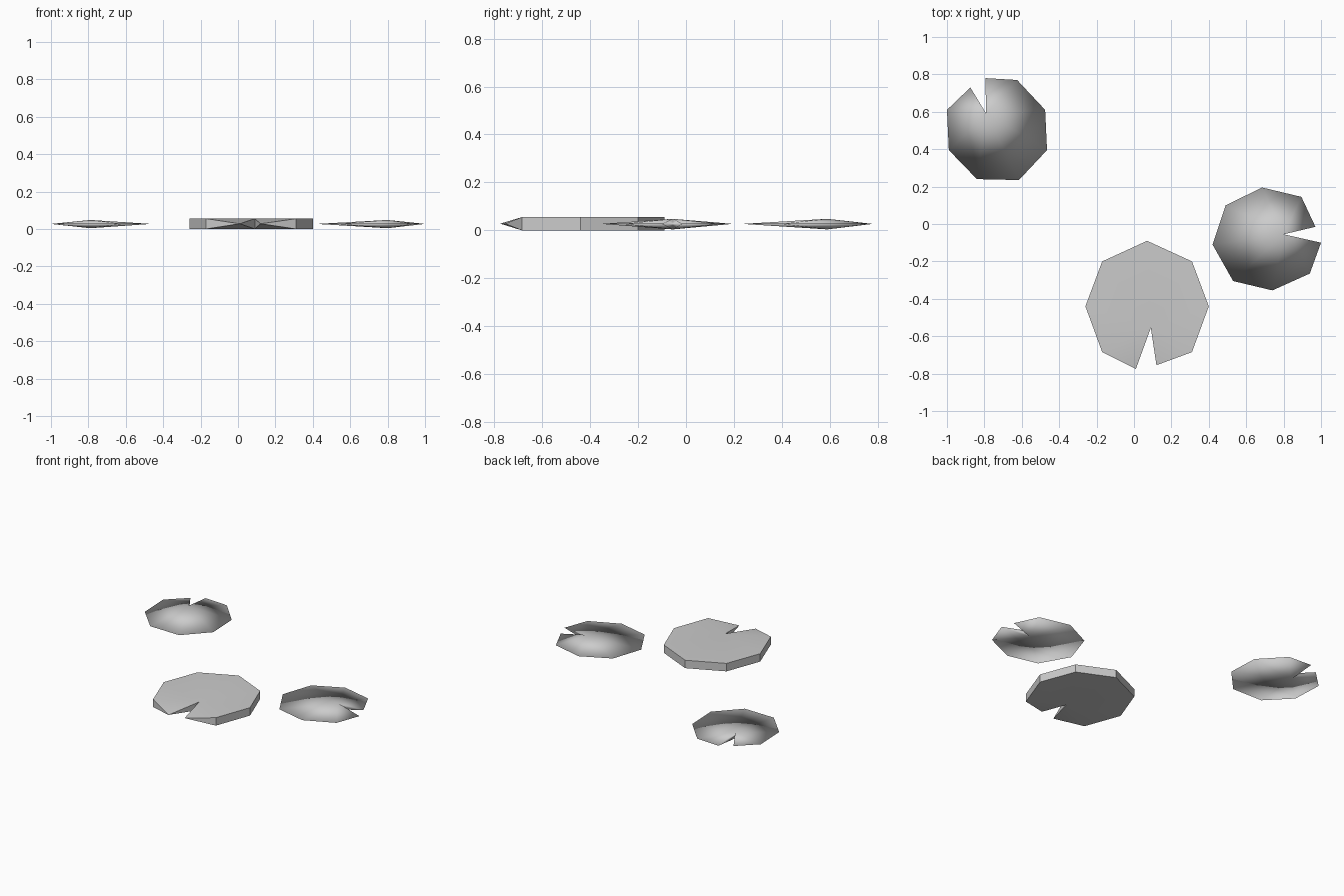
import bpy
import bmesh
from math import radians

cube = bpy.data.objects.get("Cube")
if cube:
    bpy.data.objects.remove(cube, do_unlink=True)

grey = bpy.data.materials.new("plain_grey")
grey.use_nodes = True
colour = (0.6, 0.6, 0.6, 1)
grey.diffuse_color = colour
grey.node_tree.nodes["Principled BSDF"].inputs["Base Color"].default_value = colour


def make_pad(name, notch, rim, low, high, edge, thick):
    """Notched leaf: rim runs from one notch lip around to the other.
    A thick pad has upright sides that pinch together at the two lips."""
    bm = bmesh.new()
    top_tip = bm.verts.new((*notch, high))
    bottom_tip = bm.verts.new((*notch, low))
    upper, lower = [], []
    for i, point in enumerate(rim):
        lip = i in (0, len(rim) - 1)
        if thick and not lip:
            upper.append(bm.verts.new((*point, high)))
            lower.append(bm.verts.new((*point, low)))
        else:
            vert = bm.verts.new((*point, edge))
            upper.append(vert)
            lower.append(vert)

    # Upper and lower fans, with side walls where the rim is doubled
    for i in range(len(rim) - 1):
        a, b, c, d = upper[i], upper[i + 1], lower[i + 1], lower[i]
        bm.faces.new((top_tip, a, b))
        bm.faces.new((bottom_tip, c, d))
        wall = list(dict.fromkeys((a, d, c, b)))
        if len(wall) > 2:
            bm.faces.new(wall)

    # Two walls of the notch
    bm.faces.new((top_tip, bottom_tip, upper[0]))
    bm.faces.new((top_tip, upper[-1], bottom_tip))
    bmesh.ops.recalc_face_normals(bm, faces=bm.faces)

    mesh = bpy.data.meshes.new(name)
    bm.to_mesh(mesh)
    bm.free()
    mesh.materials.append(grey)
    pad = bpy.data.objects.new(name, mesh)
    bpy.context.collection.objects.link(pad)

    # Thin pads are fully smooth, the thick one keeps its sharp border
    bpy.ops.object.select_all(action="DESELECT")
    pad.select_set(True)
    bpy.context.view_layer.objects.active = pad
    if thick:
        bpy.ops.object.shade_smooth_by_angle(angle=radians(30))
    else:
        bpy.ops.object.shade_smooth()
    return pad


# Large thick pad at the front
make_pad("large_pad", (0.09, -0.555),
         [(0.12, -0.755), (0.31, -0.685), (0.4, -0.44), (0.31, -0.2),
          (0.07, -0.09), (-0.17, -0.2), (-0.26, -0.44), (-0.17, -0.685),
          (0.01, -0.775)],
         low=0, high=0.055, edge=0.028, thick=True)

# Small thin pad at the back
make_pad("small_back_pad", (-0.79, 0.59),
         [(-0.875, 0.73), (-1, 0.61), (-0.99, 0.395), (-0.84, 0.24),
          (-0.615, 0.235), (-0.465, 0.395), (-0.475, 0.61), (-0.625, 0.77),
          (-0.795, 0.78)],
         low=0.004, high=0.048, edge=0.027, thick=False)

# Small thin pad at the side
make_pad("small_side_pad", (0.8, -0.055),
         [(0.97, -0.015), (0.895, 0.145), (0.685, 0.195), (0.49, 0.1),
          (0.42, -0.11), (0.53, -0.305), (0.74, -0.355), (0.94, -0.265),
          (1, -0.1)],
         low=0.004, high=0.048, edge=0.027, thick=False)
